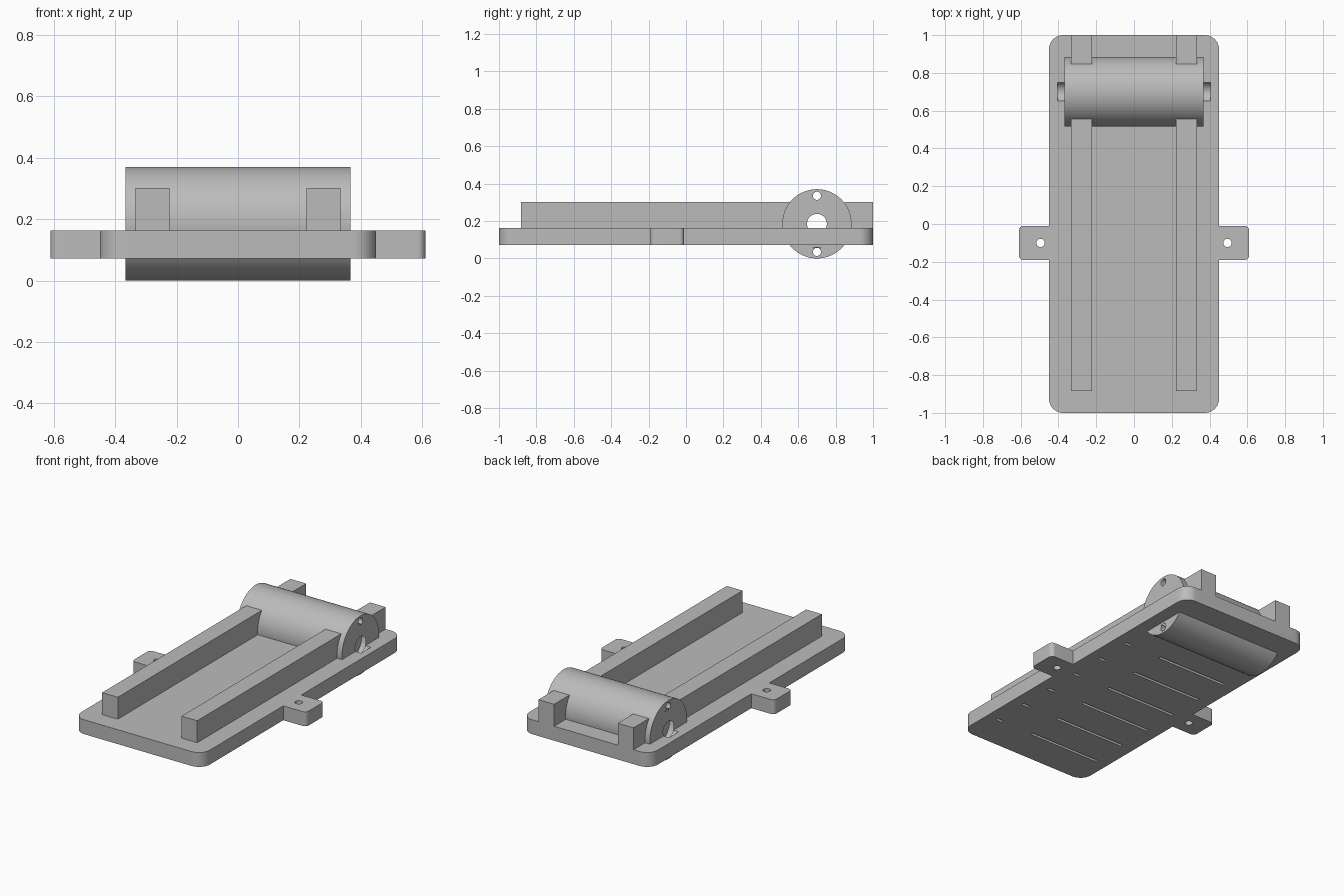
import bpy, bmesh, math
from mathutils import Matrix, Vector

if "Cube" in bpy.data.objects:
    bpy.data.objects.remove(bpy.data.objects["Cube"], do_unlink=True)

grey = bpy.data.materials.new("plain grey")
grey.use_nodes = True
colour = (0.5, 0.5, 0.5, 1)
grey.diffuse_color = colour
grey.node_tree.nodes["Principled BSDF"].inputs["Base Color"].default_value = colour


def finish(name, bm):
    mesh = bpy.data.meshes.new(name)
    bm.to_mesh(mesh)
    bm.free()
    mesh.materials.append(grey)
    obj = bpy.data.objects.new(name, mesh)
    bpy.context.collection.objects.link(obj)
    return obj


def box(name, x, y, z, radius=0):
    """Box from three (low, high) ranges, with rounded upright corners."""
    bm = bmesh.new()
    size = [r[1] - r[0] for r in (x, y, z)]
    mid = Vector([(r[0] + r[1]) / 2 for r in (x, y, z)])
    bmesh.ops.create_cube(bm, size=1,
                          matrix=Matrix.Translation(mid) @ Matrix.Diagonal((*size, 1)))
    if radius:
        upright = [e for e in bm.edges
                   if abs(e.verts[0].co.z - e.verts[1].co.z) > size[2] / 2]
        bmesh.ops.bevel(bm, geom=upright, offset=radius, segments=10,
                        profile=0.5, affect='EDGES')
    return finish(name, bm)


def cylinder(name, centre, radius, length, axis='X', sides=48):
    bm = bmesh.new()
    turn = Matrix.Rotation(math.pi / 2, 4, 'Y') if axis == 'X' else Matrix()
    bmesh.ops.create_cone(bm, cap_ends=True, segments=sides, radius1=radius,
                          radius2=radius, depth=length,
                          matrix=Matrix.Translation(centre) @ turn)
    return finish(name, bm)


def combine(target, other, operation):
    bpy.context.view_layer.objects.active = target
    mod = target.modifiers.new("combine", 'BOOLEAN')
    mod.operation = operation
    mod.solver = 'EXACT'
    mod.object = other
    bpy.ops.object.modifier_apply(modifier=mod.name)
    bpy.data.objects.remove(other, do_unlink=True)


BOTTOM, TOP = 0.072, 0.163
ROLL_Y, ROLL_Z, ROLL_R, ROLL_HALF = 0.70, 0.185, 0.185, 0.367
RECESS = 0.08

# Base plate with the two mounting ears
body = box("mounting_base", (-0.45, 0.45), (-1, 1), (BOTTOM, TOP), 0.075)
combine(body, box("ears", (-0.61, 0.61), (-0.19, -0.01), (BOTTOM, TOP), 0.025), 'UNION')

# Rails and rear stops
for side in (-1, 1):
    x = sorted((side * 0.223, side * 0.333))
    for y in ((-0.883, 0.62), (0.847, 1)):
        combine(body, box("rail", x, y, (0.12, 0.302)), 'UNION')

# Cross barrel
combine(body, cylinder("barrel", (0, ROLL_Y, ROLL_Z), ROLL_R, 2 * ROLL_HALF,
                       sides=96), 'UNION')

# Barrel end recesses, central bore and pin holes
for side in (-1, 1):
    combine(body, cylinder("recess", (side * (ROLL_HALF - RECESS / 2), ROLL_Y, ROLL_Z),
                           0.13, RECESS, sides=64), 'DIFFERENCE')
combine(body, cylinder("bore", (0, ROLL_Y, ROLL_Z), 0.053, 0.81), 'DIFFERENCE')
for offset in (-0.15, 0.15):
    combine(body, cylinder("pin_hole", (0, ROLL_Y, ROLL_Z + offset), 0.022, 0.81,
                           sides=24), 'DIFFERENCE')

# Ear screw holes
for side in (-1, 1):
    combine(body, cylinder("screw_hole", (side * 0.495, -0.10, 0.12), 0.022, 0.3,
                           'Z', 24), 'DIFFERENCE')

# Shallow slots in the underside
for row in range(6):
    y = -0.775 + row * 0.229
    for x in ((-0.37, 0.12), (0.33, 0.38)):
        combine(body, box("slot", x, (y - 0.009, y + 0.009), (0.04, BOTTOM + 0.03)),
                'DIFFERENCE')

bpy.ops.object.select_all(action='DESELECT')
body.select_set(True)
bpy.context.view_layer.objects.active = body
bpy.ops.object.shade_smooth_by_angle(angle=math.radians(30))
